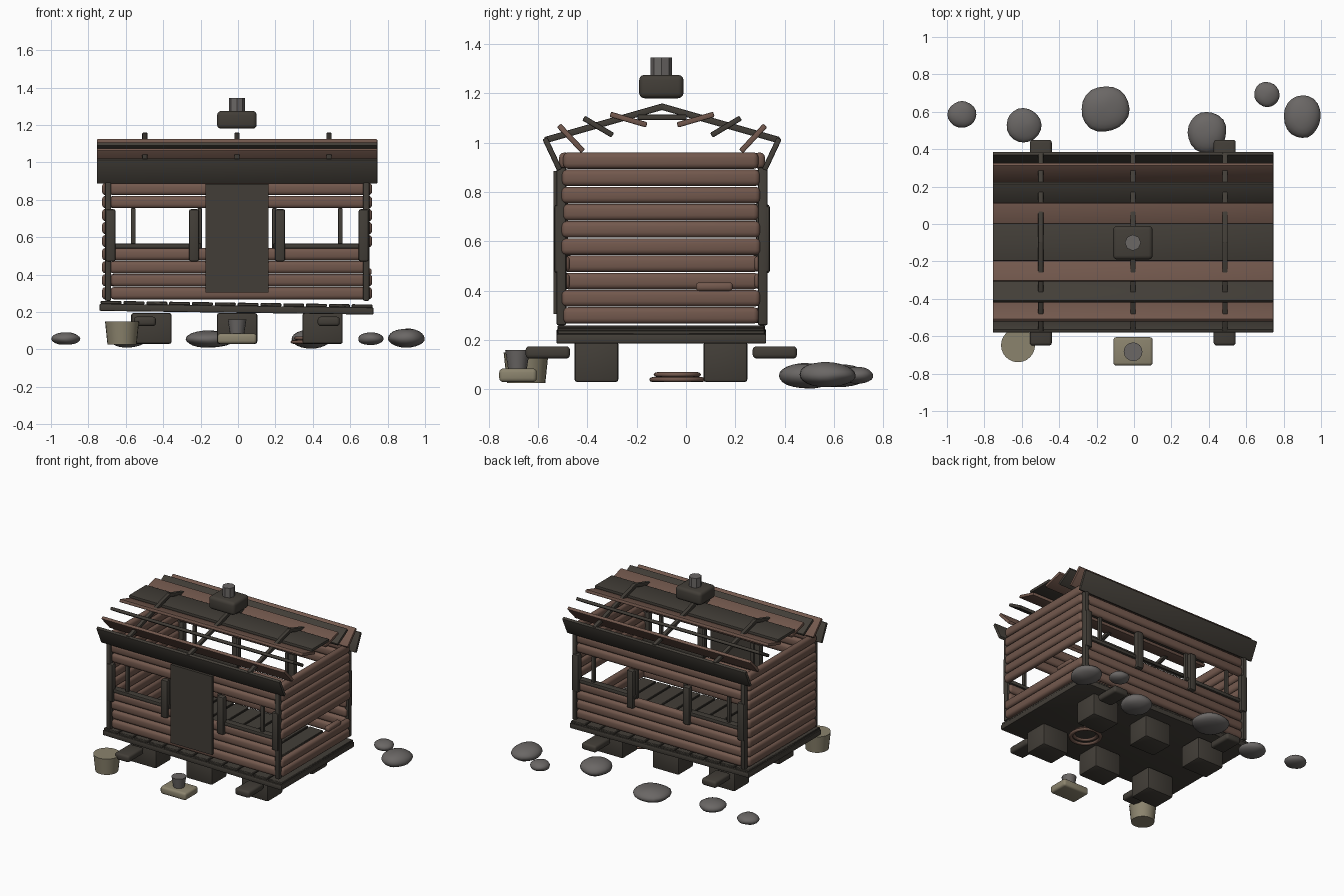
import bpy, bmesh, math, random
from mathutils import Matrix, Vector, noise

random.seed(4)
cube = bpy.data.objects.get("Cube")
if cube:
    bpy.data.objects.remove(cube, do_unlink=True)


def material(name, rgb):
    m = bpy.data.materials.new(name)
    m.use_nodes = True
    m.diffuse_color = (*rgb, 1)
    m.node_tree.nodes["Principled BSDF"].inputs["Base Color"].default_value = (*rgb, 1)
    return m


BROWN = material("brown wood", (0.17, 0.098, 0.074))
DARK = material("dark wood", (0.055, 0.048, 0.039))
GREY = material("grey stone", (0.145, 0.135, 0.13))
TAN = material("pale clay", (0.26, 0.23, 0.155))


def finish(name, bm, mat, loc=(0, 0, 0), rot=(0, 0, 0), angle=40):
    me = bpy.data.meshes.new(name)
    bm.to_mesh(me)
    bm.free()
    me.materials.append(mat)
    for p in me.polygons:
        p.use_smooth = True
    me.set_sharp_from_angle(angle=math.radians(angle))
    ob = bpy.data.objects.new(name, me)
    ob.location, ob.rotation_euler = loc, rot
    bpy.context.collection.objects.link(ob)
    return ob


def box(name, size, loc, mat, bevel=0.006, segs=2, rot=(0, 0, 0)):
    bm = bmesh.new()
    bmesh.ops.create_cube(bm, size=1)
    bmesh.ops.scale(bm, vec=size, verts=bm.verts)
    if bevel:
        bmesh.ops.bevel(bm, geom=bm.edges[:], offset=bevel, segments=segs,
                        profile=0.5, affect='EDGES', clamp_overlap=True)
    return finish(name, bm, mat, loc, rot)


def span(name, x0, x1, y0, y1, z0, z1, mat, bevel=0.006, segs=2):
    return box(name, (x1 - x0, y1 - y0, z1 - z0),
               ((x0 + x1) / 2, (y0 + y1) / 2, (z0 + z1) / 2), mat, bevel, segs)


def cone(name, r0, r1, x, y, z0, z1, mat, sides):
    bm = bmesh.new()
    bmesh.ops.create_cone(bm, cap_ends=True, segments=sides, radius1=r0,
                          radius2=r1, depth=z1 - z0)
    return finish(name, bm, mat, (x, y, (z0 + z1) / 2))


def board(name, a, b, mat, thick, width, x):
    """Board whose end section runs from a to b in the (y, z) plane."""
    dy, dz = b[0] - a[0], b[1] - a[1]
    return box(name, (width, math.hypot(dy, dz), thick),
               (x, (a[0] + b[0]) / 2, (a[1] + b[1]) / 2), mat, 0.005, 2,
               (math.atan2(dz, dy), 0, 0))


MID_X, MID_Y = -0.005, -0.097
HALF_X, HALF_Y = 0.70, 0.395

# Sagging floor with boards on top
TILT = (0, 0.0137, 0)
box("floor_base", (1.465, 0.85, 0.038), (-0.008, -0.1, 0.215), DARK, 0.006, 2, TILT)
for i in range(12):
    x = -0.678 + i * 0.122
    box("floor_board", (0.112, 0.84, 0.018), (x, -0.1, 0.241 - x * 0.0137),
        DARK, 0.004, 1, TILT)

# Log walls: window band open at front and back, broken gap in one end
for row in range(10):
    z = 0.30 + row * 0.0697
    for side in (-1, 1):
        if row not in (4, 5, 6):
            box("long_wall_log", (1.375 + random.uniform(-0.01, 0.01), 0.045, 0.066),
                (0.003, MID_Y + side * HALF_Y, z), BROWN, 0.021, 3)
        if side < 0 or row not in (2, 3):
            box("end_wall_log", (0.045, 0.80 + random.uniform(-0.01, 0.01), 0.067),
                (MID_X + side * HALF_X, -0.102, z), BROWN, 0.021, 3)
span("broken_log", 0.675, 0.715, 0.04, 0.19, 0.398, 0.434, BROWN, 0.014, 3)

# Posts, window frames and sills on both long walls
for side in (-1, 1):
    y = MID_Y + side * 0.408
    for x in (-0.695, 0.685):
        box("corner_post", (0.034, 0.04, 0.64), (x, y, 0.58), DARK, 0.008)
    for x in (-0.682, -0.235, 0.225, 0.672):
        box("window_post", (0.055, 0.046, 0.28), (x, y + side * 0.006, 0.61), DARK, 0.012)
    for x in (-0.56, -0.205, 0.195, 0.547):
        box("window_bar", (0.024, 0.024, 0.225), (x, y - side * 0.015, 0.643), DARK, 0.004)
    for x in (-0.45, 0.44):
        box("window_sill", (0.5, 0.05, 0.026), (x, y - side * 0.012, 0.553), DARK, 0.004)

# Front door
span("door", -0.175, 0.162, -0.537, -0.518, 0.305, 0.885, DARK, 0)

# Roof boards, mirrored about the ridge: (outer, inner) offsets and heights
ROOF = (
    ("eave_board", (0.475, 1.018), (0.415, 0.89), DARK),
    ("lower_roof_board", (0.418, 1.07), (0.32, 0.965), BROWN),
    ("middle_roof_board", (0.318, 1.10), (0.20, 1.03), DARK),
    ("upper_roof_board", (0.21, 1.115), (0.062, 1.072), BROWN),
)
for side in (-1, 1):
    for name, a, b, mat in ROOF:
        board(name, (MID_Y + side * a[0], a[1]), (MID_Y + side * b[0], b[1]),
              mat, 0.022, 1.5, MID_X)
    for x in (-0.498, -0.005, 0.487):
        board("rafter", (MID_Y + side * 0.475, 1.01), (MID_Y - side * 0.008, 1.148),
              DARK, 0.026, 0.028, x)
box("ridge_board", (1.5, 0.20, 0.022), (MID_X, MID_Y, 1.103), DARK, 0.005)

# Chimney
span("chimney_block", -0.112, 0.1, -0.19, -0.01, 1.18, 1.275, DARK, 0.022, 3)
cone("chimney_pipe", 0.043, 0.043, -0.006, -0.1, 1.265, 1.345, GREY, 8)

# Foundation piers and projecting footings
for x in (-0.463, -0.005, 0.452):
    for y in (-0.363, 0.16):
        box("pier", (0.216, 0.178, 0.165), (x, y, 0.112), DARK, 0.012)
for x in (-0.498, 0.485):
    for y in (-0.56, 0.36):
        box("footing_block", (0.118, 0.18, 0.05), (x, y, 0.15), DARK, 0.016, 3)

# Tub, and pot on a slab
cone("tub", 0.078, 0.091, -0.62, -0.648, 0.027, 0.15, TAN, 24)
span("pot_slab", -0.11, 0.1, -0.757, -0.605, 0.03, 0.085, TAN, 0.016, 3)
cone("pot", 0.038, 0.05, -0.005, -0.683, 0.083, 0.16, GREY, 16)

# Coiled hoops under the floor
for z, r in ((0.04, 0.1), (0.06, 0.082)):
    bm = bmesh.new()
    rings, around = 24, 8
    grid = [[bm.verts.new(Matrix.Rotation(math.tau * i / rings, 3, 'Z') @ Vector(
        (r + 0.014 * math.cos(math.tau * j / around), 0,
         0.01 * math.sin(math.tau * j / around)))) for j in range(around)]
        for i in range(rings)]
    for i in range(rings):
        for j in range(around):
            n, k = (i + 1) % rings, (j + 1) % around
            bm.faces.new((grid[i][j], grid[n][j], grid[n][k], grid[i][k]))
    finish("hoop", bm, BROWN, (0.395, -0.035, z), angle=80)

# Scattered stones behind the house: x, y, radii, height centre
STONES = (
    (-0.92, 0.585, 0.075, 0.072, 0.058, 0.034),
    (-0.59, 0.53, 0.092, 0.092, 0.048, 0.038),
    (-0.155, 0.615, 0.13, 0.122, 0.055, 0.047),
    (0.39, 0.49, 0.105, 0.112, 0.056, 0.052),
    (0.71, 0.693, 0.068, 0.068, 0.057, 0.034),
    (0.90, 0.573, 0.098, 0.115, 0.06, 0.05),
)
for x, y, rx, ry, z, rz in STONES:
    bm = bmesh.new()
    bmesh.ops.create_uvsphere(bm, u_segments=20, v_segments=12, radius=1)
    for v in bm.verts:
        v.co *= 1 + 0.07 * noise.noise(v.co * 1.3 + Vector((x, y, z)) * 9)
    bmesh.ops.scale(bm, vec=(rx, ry, rz), verts=bm.verts)
    finish("stone", bm, GREY, (x, y, z), angle=80)
